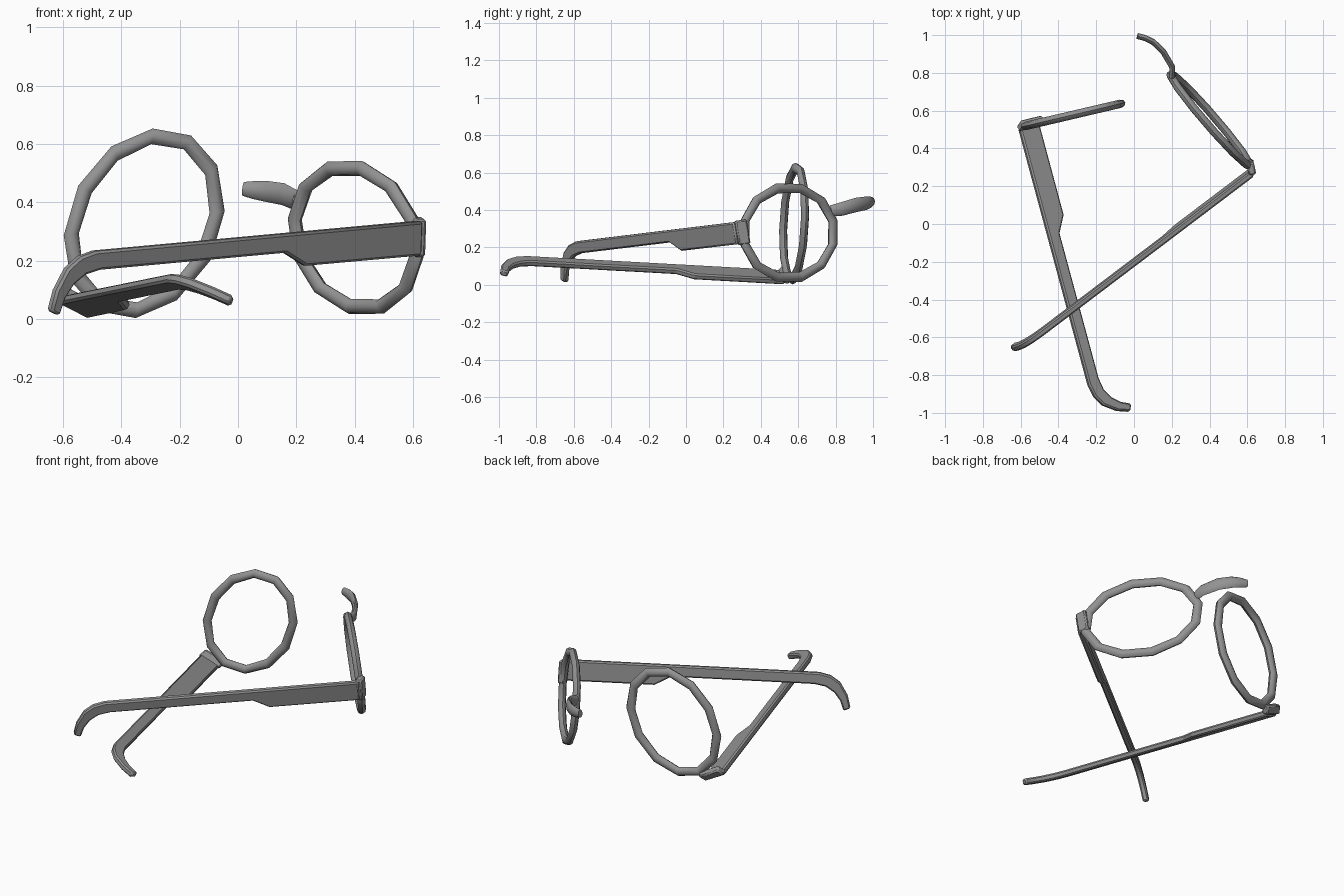
import bpy, bmesh, math
from mathutils import Vector as Vec

cube = bpy.data.objects.get("Cube")
if cube:
    bpy.data.objects.remove(cube)

GREY = (0.29, 0.29, 0.29, 1)
mat = bpy.data.materials.new("grey plastic")
mat.use_nodes = True
mat.diffuse_color = GREY
mat.node_tree.nodes["Principled BSDF"].inputs["Base Color"].default_value = GREY


def finish(name, bm, angle, bevel=0):
    bmesh.ops.recalc_face_normals(bm, faces=bm.faces)
    mesh = bpy.data.meshes.new(name)
    bm.to_mesh(mesh)
    bm.free()
    mesh.materials.append(mat)
    obj = bpy.data.objects.new(name, mesh)
    bpy.context.collection.objects.link(obj)
    bpy.ops.object.select_all(action="DESELECT")
    obj.select_set(True)
    bpy.context.view_layer.objects.active = obj
    if bevel:
        mod = obj.modifiers.new("edge", "BEVEL")
        mod.width = bevel
        mod.segments = 1
        mod.limit_method = "ANGLE"
        mod.angle_limit = math.radians(50)
    bpy.ops.object.shade_smooth_by_angle(angle=math.radians(angle))


def loft(name, sections, closed):
    """Skin a row of equal cross-sections; close the loop or cap the ends."""
    bm = bmesh.new()
    rows = [[bm.verts.new(p) for p in sec] for sec in sections]
    n = len(rows[0])
    for i in range(len(rows) if closed else len(rows) - 1):
        a, b = rows[i], rows[(i + 1) % len(rows)]
        for j in range(n):
            k = (j + 1) % n
            bm.faces.new((a[j], a[k], b[k], b[j]))
    if not closed:
        bm.faces.new(rows[0])
        bm.faces.new(rows[-1])
    finish(name, bm, 50)


def oval(c, a, b, n=8):
    steps = [math.tau * i / n for i in range(n)]
    return [c + a * math.cos(t) + b * math.sin(t) for t in steps]


# Side outline of a temple arm: distance from hinge, height
ARM = [(0, .06), (1.41, .06), (1.475, .045), (1.53, .008), (1.576, -.065),
       (1.596, -.135), (1.558, -.153), (1.535, -.095), (1.5, -.05),
       (1.45, -.018), (1.386, -.006), (.59, -.006), (.5, -.058), (0, -.059)]


def half_frame(side, centre, across, up, hinge, along, arm_up, joint):
    centre, across, up, hinge, along, arm_up, joint = map(
        Vec, (centre, across, up, hinge, along, arm_up, joint))
    along.normalize()
    arm_up = (arm_up - along * arm_up.dot(along)).normalized()
    flat = along.cross(arm_up)

    # Twelve-sided oval rim
    normal = across.cross(up).normalized()
    sections = []
    for k in range(12):
        t = math.radians(15 + 30 * k)
        radial = across * math.cos(t) + up * math.sin(t)
        sections.append(oval(centre + radial, radial.normalized() * .027, normal * .022))
    loft(side + "_rim", sections, True)

    # Temple arm with hooked ear end
    bm = bmesh.new()
    face = bm.faces.new([bm.verts.new(hinge + along * s + arm_up * u - flat * .017)
                         for s, u in ARM])
    out = bmesh.ops.extrude_face_region(bm, geom=[face])
    moved = [v for v in out["geom"] if isinstance(v, bmesh.types.BMVert)]
    bmesh.ops.translate(bm, verts=moved, vec=flat * .034)
    finish(side + "_temple_arm", bm, 25, .008)

    # Corner block joining arm and rim
    run = joint - hinge
    thick = run.cross(arm_up).normalized()
    bm = bmesh.new()
    bmesh.ops.create_cube(bm, size=1)
    for v in bm.verts:
        x, y, z = v.co
        v.co = hinge + run * (x * 1.1 + .45) + thick * y * .04 + arm_up * z * .132
    finish(side + "_hinge_block", bm, 25, .008)


half_frame("left", (.404, .55, .279), (.207, -.243, 0), (-.035, 0, .245),
           (.625, .275, .277), (-.796, -.602, -.073), (.03, -.164, .985),
           (.612, .332, .285))
half_frame("right", (-.322, .578, .328), (-.196, -.046, -.238), (-.158, -.037, .184),
           (-.557, .517, .041), (.26, -.963, .053), (-.88, -.2, .45),
           (-.535, .55, .073))

# Broken bridge stub: position and half height along its curve
STUB = [(.2, .775, .395, .03), (.203, .83, .405, .036), (.155, .912, .428, .038),
        (.1, .965, .437, .036), (.055, .986, .442, .031), (.018, .995, .446, .024)]
points = [Vec(p[:3]) for p in STUB]
sections = []
for i, p in enumerate(points):
    tangent = points[min(i + 1, len(points) - 1)] - points[max(i - 1, 0)]
    side = tangent.cross(Vec((0, 0, 1))).normalized()
    tall = side.cross(tangent).normalized()
    sections.append(oval(p, side * .016, tall * STUB[i][3]))
loft("bridge_stub", sections, False)
